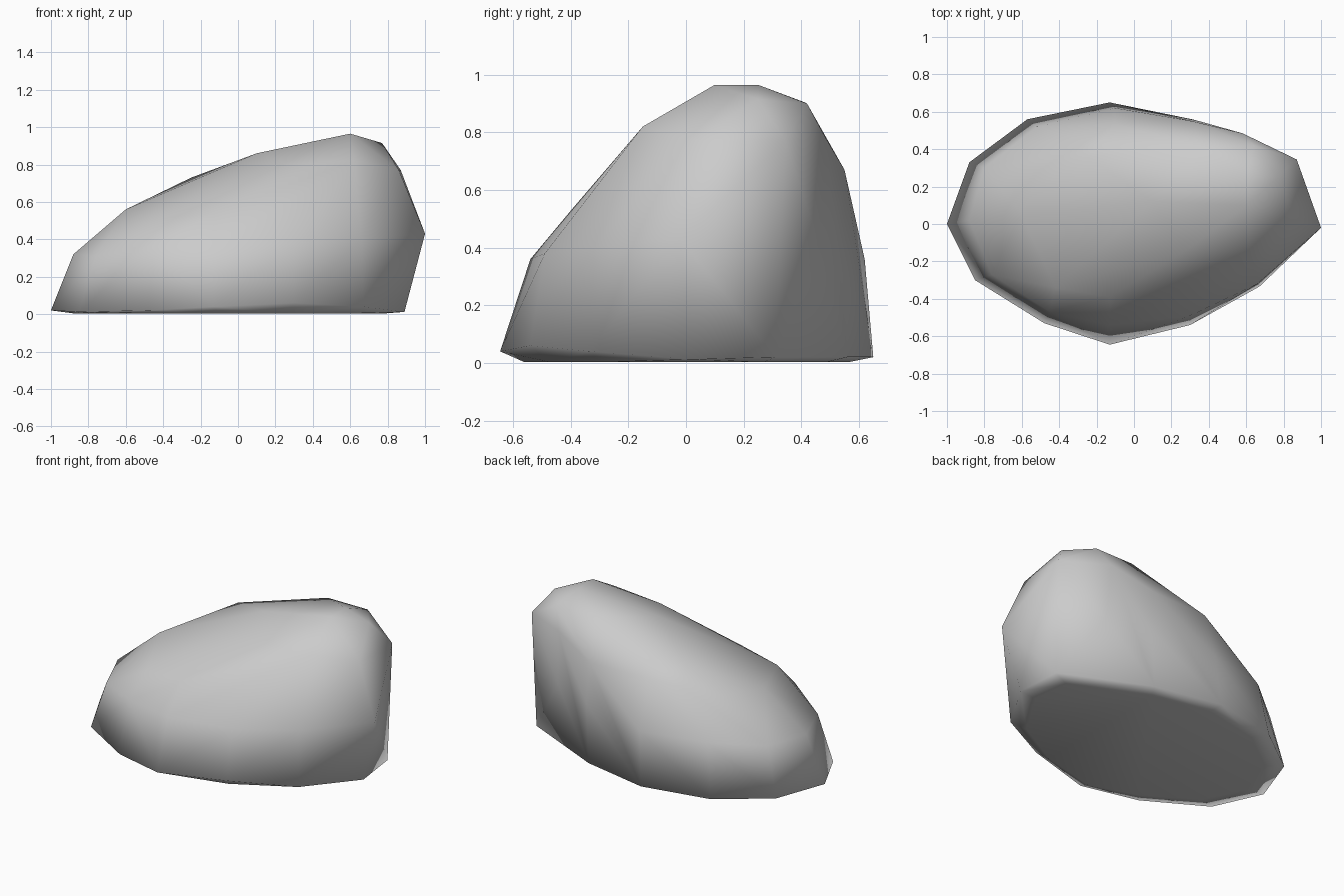
import bpy, bmesh

# Contour rings of the boulder, from the ground upwards
foot = [(-1, 0, .02), (-.88, .33, .02), (-.57, .56, .02), (-.13, .65, .02),
        (.31, .56, .02), (.86, .31, .02), (.89, .02, .012), (.67, -.335, .04),
        (.30, -.54, .06), (-.13, -.645, .04), (-.48, -.53, .02), (-.85, -.30, .012)]
waist = [(-.88, .02, .32), (-.80, .30, .33), (-.52, .52, .36), (-.10, .62, .36),
         (.33, .555, .40), (.60, .46, .42), (1, -.02, .43), (.66, -.32, .40),
         (.30, -.49, .38), (-.13, -.54, .36), (-.45, -.47, .36), (-.76, -.27, .31)]
shoulder = [(-.60, .05, .56), (-.50, .30, .58), (-.30, .45, .63), (-.10, .53, .67),
            (.31, .55, .67), (.58, .485, .78), (.87, .345, .77), (.86, .02, .77),
            (.62, -.15, .82), (.22, -.29, .65), (-.13, -.39, .54), (-.42, -.34, .51)]
crest = [(-.25, .36, .73), (.10, .12, .86), (.60, .10, .965), (.60, .25, .965),
         (.77, .25, .915), (.36, .41, .905), (.64, .42, .90), (.28, -.14, .80)]

# Flat underside, inside the foot ring
underside = [(x * .87, y * .87, 0.003) for x, y, z in foot]

# Skin the rings with a faceted shell
bm = bmesh.new()
for ring in (underside, foot, waist, shoulder, crest):
    for p in ring:
        bm.verts.new(p)
bmesh.ops.convex_hull(bm, input=bm.verts[:])
loose = [v for v in bm.verts if not v.link_faces]
bmesh.ops.delete(bm, geom=loose, context='VERTS')
bmesh.ops.recalc_face_normals(bm, faces=bm.faces[:])
for f in bm.faces:
    f.smooth = True

mesh = bpy.data.meshes.new("boulder")
bm.to_mesh(mesh)
bm.free()
boulder = bpy.data.objects.new("boulder", mesh)
bpy.context.collection.objects.link(boulder)
